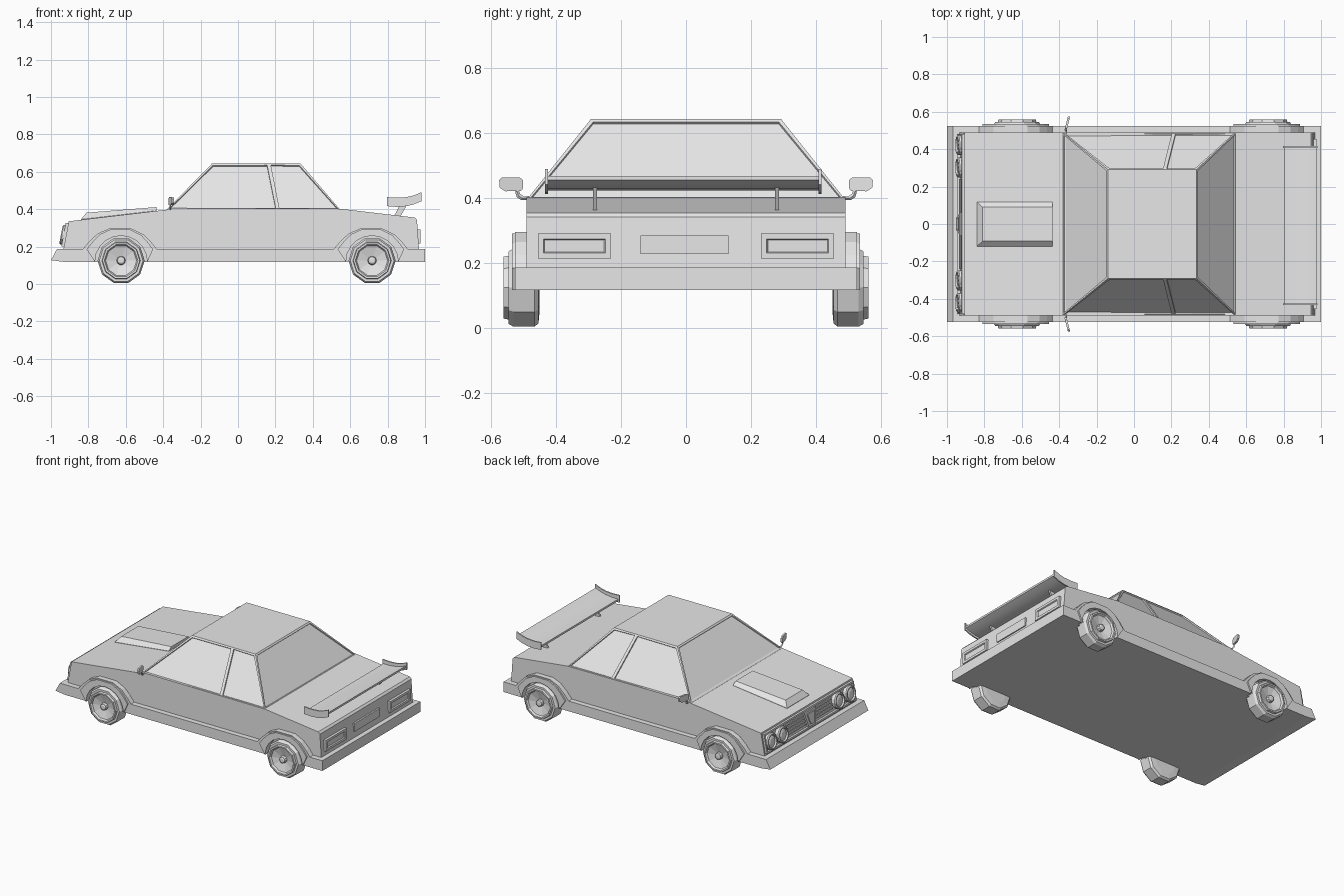
import bpy, bmesh, math
from mathutils import Vector

old = bpy.data.objects.get("Cube")
if old:
    bpy.data.objects.remove(old)

GREY = (0.8, 0.8, 0.8, 1)
paint = bpy.data.materials.new("plain grey")
paint.use_nodes = True
paint.diffuse_color = GREY
paint.node_tree.nodes["Principled BSDF"].inputs["Base Color"].default_value = GREY


def finish(name, bm, smooth=False):
    bmesh.ops.recalc_face_normals(bm, faces=bm.faces)
    mesh = bpy.data.meshes.new(name)
    bm.to_mesh(mesh)
    bm.free()
    mesh.materials.append(paint)
    obj = bpy.data.objects.new(name, mesh)
    bpy.context.collection.objects.link(obj)
    if smooth:
        bpy.ops.object.select_all(action="DESELECT")
        obj.select_set(True)
        bpy.context.view_layer.objects.active = obj
        bpy.ops.object.shade_smooth_by_angle(angle=math.radians(35))
    return obj


def loft(name, rings, smooth=False):
    """Join matching rings of points and cap both ends."""
    bm = bmesh.new()
    loops = [[bm.verts.new(p) for p in ring] for ring in rings]
    n = len(loops[0])
    for a, b in zip(loops, loops[1:]):
        for i in range(n):
            j = (i + 1) % n
            bm.faces.new((a[i], a[j], b[j], b[i]))
    bm.faces.new(loops[0])
    bm.faces.new(loops[-1])
    return finish(name, bm, smooth)


def prism(name, outline, y0, y1, smooth=False):
    """Extrude a side outline of (x, z) points across y."""
    return loft(name, [[(x, y, z) for x, z in outline] for y in (y0, y1)], smooth)


def box(name, x0, x1, y0, y1, z0, z1):
    return prism(name, [(x0, z0), (x1, z0), (x1, z1), (x0, z1)], y0, y1)


def circle(r, n, turn=0.0):
    return [(r * math.cos(2 * math.pi * (i + turn) / n),
             r * math.sin(2 * math.pi * (i + turn) / n)) for i in range(n)]


SIDES = (("near", -1), ("far", 1))
AXLES = (("front", -0.625), ("rear", 0.717))
WHEEL_Z = 0.125

# Main body
prism("body", [(-0.94, 0.15), (-0.905, 0.335), (-0.38, 0.397), (-0.36, 0.405),
               (0.545, 0.402), (0.945, 0.355), (0.957, 0.342), (0.97, 0.15)], -0.49, 0.49)

# Floor with both bumpers
prism("floor_and_bumpers", [(-1, 0.127), (-0.968, 0.187), (1, 0.187), (1, 0.118),
                            (-0.93, 0.118)], -0.49, 0.49)

# Side skirts with wheel openings, and flared arches
ARCH = [(-0.205, 0.187), (-0.17, 0.228), (-0.125, 0.27), (-0.065, 0.296),
        (0.055, 0.296), (0.12, 0.265), (0.16, 0.225), (0.19, 0.187)]


def opening(cx, r=0.14, n=10):
    return [(cx + r * math.cos(math.pi * i / n), WHEEL_Z - 0.007 + r * math.sin(math.pi * i / n))
            for i in range(n + 1)]


skirt = [(-1, 0.127), (-0.968, 0.187)]
for _, cx in AXLES:
    skirt += [(cx + x, z) for x, z in ARCH]
skirt += [(1, 0.187), (1, 0.118)]
for _, cx in reversed(AXLES):
    skirt += opening(cx)
skirt.append((-0.93, 0.118))
for side, s in SIDES:
    prism(side + "_skirt", skirt, s * 0.485, s * 0.525)
    for axle, cx in AXLES:
        lip = [(cx + x * 0.9, 0.118 + (z - 0.118) * 0.97) for x, z in ARCH]
        prism(f"{side}_{axle}_arch", lip + opening(cx), s * 0.5, s * 0.535)

# Wheels, turned from one profile of (radius, distance from the centre line)
WHEEL = [(0.08, 0.45), (0.115, 0.453), (0.126, 0.465), (0.126, 0.53), (0.117, 0.545),
         (0.103, 0.545), (0.1, 0.56), (0.09, 0.56), (0.083, 0.548), (0.024, 0.532),
         (0.02, 0.552), (0.012, 0.556)]
for side, s in SIDES:
    for axle, cx in AXLES:
        loft(f"{side}_{axle}_wheel",
             [[(cx + x, s * y, WHEEL_Z + z) for x, z in circle(r, 10)] for r, y in WHEEL])

# Cabin with recessed windows
bm = bmesh.new()
base = [(-0.38, -1), (0.212, -1), (0.545, -1), (0.545, 1), (0.212, 1), (-0.38, 1)]
roof = [(-0.14, -1), (0.165, -1), (0.335, -1), (0.335, 1), (0.165, 1), (-0.14, 1)]
low = [bm.verts.new((x, y * 0.487, 0.398)) for x, y in base]
high = [bm.verts.new((x, y * 0.292, 0.643)) for x, y in roof]
windows = [bm.faces.new((low[i], low[(i + 1) % 6], high[(i + 1) % 6], high[i])) for i in range(6)]
bm.faces.new(high)
bm.faces.new(low[::-1])
bmesh.ops.recalc_face_normals(bm, faces=bm.faces)
bmesh.ops.inset_individual(bm, faces=windows, thickness=0.014, depth=0)
bmesh.ops.inset_individual(bm, faces=windows, thickness=0.001, depth=-0.008)
finish("cabin", bm)

# Bonnet scoop
loft("bonnet_scoop", [
    [(-0.84, -0.12, 0.335), (-0.435, -0.12, 0.38), (-0.435, 0.118, 0.38), (-0.84, 0.118, 0.335)],
    [(-0.84, -0.12, 0.345), (-0.435, -0.12, 0.392), (-0.435, 0.118, 0.392), (-0.84, 0.118, 0.345)],
    [(-0.81, -0.092, 0.381), (-0.435, -0.092, 0.411), (-0.435, 0.09, 0.411), (-0.81, 0.09, 0.381)]])


# Nose details follow the sloping front panel
def nose(y, z, out):
    return (-0.9335 + (z - 0.185) * 0.19 - out, y, z)


def nose_plate(name, points, out):
    loft(name, [[nose(y, z, d) for y, z in points] for d in (-0.01, out)])


def nose_bar(name, y0, y1, z0, z1, out):
    nose_plate(name, [(y0, z0), (y1, z0), (y1, z1), (y0, z1)], out)


nose_bar("grille_top_bar", -0.48, 0.48, 0.314, 0.325, 0.014)
nose_bar("grille_bottom_bar", -0.48, 0.48, 0.2, 0.211, 0.014)
for side, s in SIDES:
    nose_bar(side + "_grille_end", s * 0.47, s * 0.48, 0.211, 0.314, 0.014)
for i in range(4):
    z = 0.229 + i * 0.02
    nose_bar(f"grille_slat_{i + 1}", -0.24, 0.24, z, z + 0.008, 0.008)
nose_plate("grille_shield", [(-0.035, 0.212), (0.035, 0.212), (0.062, 0.312), (-0.062, 0.312)], 0.02)
nose_plate("grille_shield_centre", [(-0.018, 0.228), (0.018, 0.228), (0.038, 0.298), (-0.038, 0.298)], 0.026)
LAMP = [(0.054, -0.01), (0.054, 0.022), (0.048, 0.028), (0.041, 0.028), (0.038, 0.018), (0.02, 0.025)]
for side, s in SIDES:
    for place, y in (("outer", 0.422), ("inner", 0.302)):
        loft(f"{side}_{place}_headlamp",
             [[nose(s * y + a, 0.263 + b, out) for a, b in circle(r, 14)] for r, out in LAMP])

# Tail lamps and number panel
def tail_ring(y, z, w, h, x):
    return [(x, y - w, z - h), (x, y + w, z - h), (x, y + w, z + h), (x, y - w, z + h)]


for side, s in SIDES:
    y, z = s * 0.343, 0.253
    loft(side + "_tail_lamp", [tail_ring(y, z, 0.112, 0.038, 0.95), tail_ring(y, z, 0.112, 0.038, 0.977),
                               tail_ring(y, z, 0.095, 0.022, 0.977), tail_ring(y, z, 0.091, 0.018, 0.97)])
box("number_panel", 0.95, 0.972, -0.14, 0.13, 0.229, 0.285)

# Rear wing, end plates and struts
top = [(0.805, 0.437), (0.85, 0.437), (0.9, 0.443), (0.94, 0.453), (0.975, 0.468)]
wing = top + [(x, z - 0.013) for x, z in reversed(top)]
prism("wing_blade", wing, -0.425, 0.412, smooth=True)
plate = [(0.797, 0.464), (0.85, 0.461), (0.9, 0.464), (0.94, 0.473), (0.98, 0.49),
         (0.98, 0.442), (0.94, 0.426), (0.9, 0.416), (0.85, 0.412), (0.797, 0.416)]
for side, y in (("near", -0.43), ("far", 0.41)):
    prism(side + "_wing_end_plate", plate, y - 0.003, y + 0.006)
for side, s in SIDES:
    prism(side + "_wing_strut", [(0.83, 0.355), (0.87, 0.43), (0.91, 0.435), (0.865, 0.355)],
          s * 0.273, s * 0.285)

# Door mirrors on bent arms
HEAD = [(0.5, 0.431), (0.507, 0.422), (0.555, 0.421), (0.572, 0.432), (0.574, 0.455),
        (0.565, 0.464), (0.512, 0.464), (0.5, 0.455)]
ARM = [(0.482, 0.4), (0.503, 0.4), (0.515, 0.408), (0.52, 0.425)]
for side, s in SIDES:
    loft(side + "_mirror", [[(x + (y - 0.5) * 0.25, s * y, z) for y, z in HEAD]
                            for x in (-0.372, -0.36)])
    rings = []
    for y, z in ARM:
        lean = Vector((0, -s * 0.005, 0.005)) if y > 0.485 else Vector((0, 0, 0.006))
        c, across = Vector((-0.362, s * y, z)), Vector((0.005, 0, 0))
        rings.append([c + lean, c + across, c - lean, c - across])
    loft(side + "_mirror_arm", rings)
